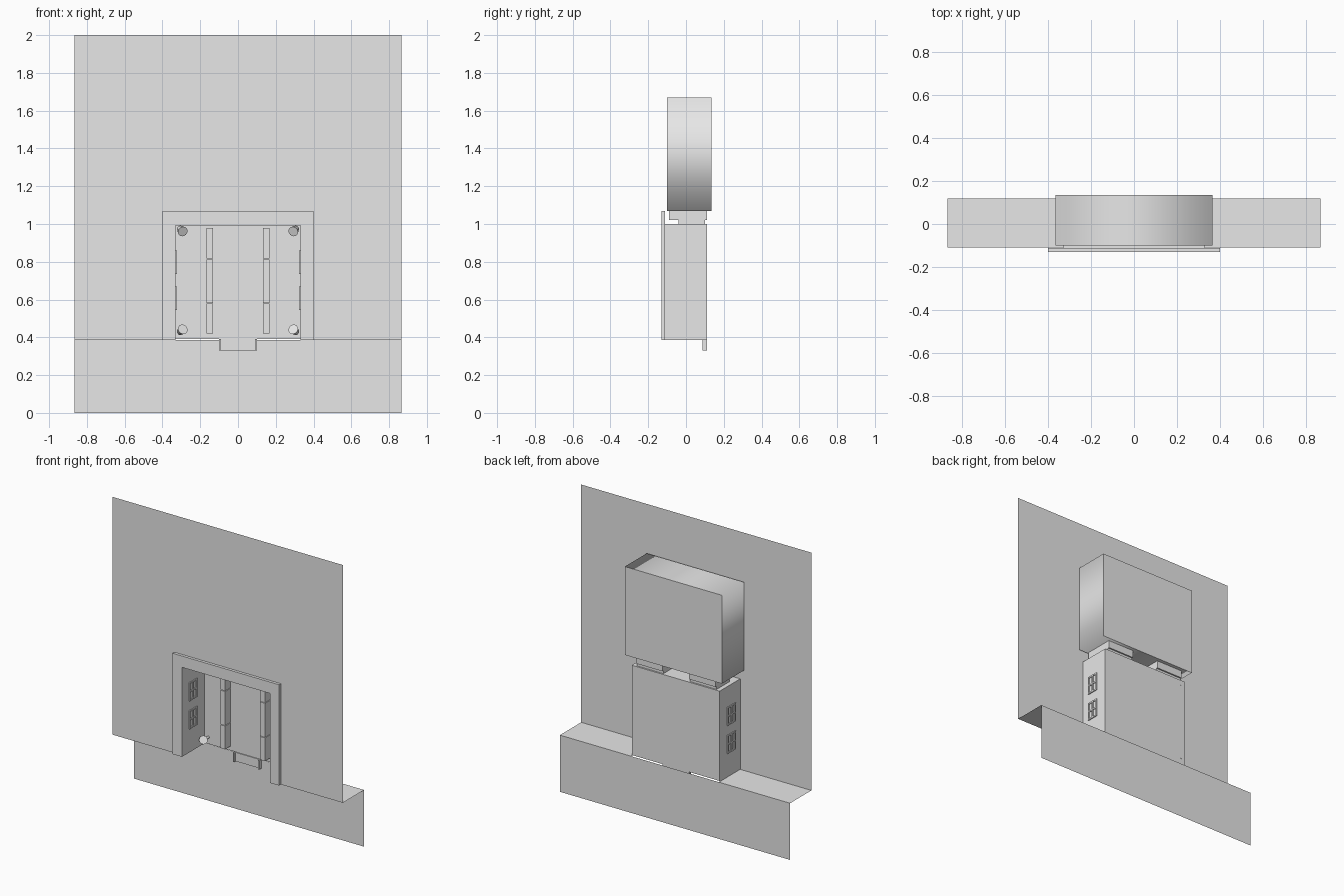
import bpy, bmesh
from mathutils import Vector

cube = bpy.data.objects.get("Cube")
if cube:
    bpy.data.objects.remove(cube, do_unlink=True)

grey = bpy.data.materials.new("plain_grey")
grey.use_nodes = True
grey.diffuse_color = (0.8, 0.8, 0.8, 1)
grey.node_tree.nodes["Principled BSDF"].inputs["Base Color"].default_value = (0.8, 0.8, 0.8, 1)


def finish(name, bm, smooth=False):
    mesh = bpy.data.meshes.new(name)
    for f in bm.faces:
        f.smooth = smooth
    bm.to_mesh(mesh)
    bm.free()
    mesh.materials.append(grey)
    obj = bpy.data.objects.new(name, mesh)
    bpy.context.collection.objects.link(obj)
    return obj


def add_box(bm, lo, hi):
    lo, hi = Vector(lo), Vector(hi)
    verts = bmesh.ops.create_cube(bm, size=1)["verts"]
    for v in verts:
        v.co = (lo + hi) / 2 + v.co * (hi - lo)


def boxes(name, spans):
    bm = bmesh.new()
    for lo, hi in spans:
        add_box(bm, lo, hi)
    return finish(name, bm)


def sheet(name, points):
    bm = bmesh.new()
    bm.faces.new([bm.verts.new(p) for p in points])
    return finish(name, bm)


def arch(outer, inner, bottom, top, inner_top, y):
    """Upside-down U outline facing the front."""
    half = [(outer, bottom), (outer, top)], [(inner, inner_top), (inner, bottom)]
    left = [(-x, z) for x, z in half[0]]
    right = [(x, z) for x, z in half[0][::-1]]
    hole = half[1][::-1] + [(-x, z) for x, z in half[1]]
    return [(x, y, z) for x, z in (left + right + hole)][::-1]


W, FRONT, BACK, LEDGE = 0.865, -0.11, 0.118, 0.385

# Facade, ledge and lower wall
sheet("facade_wall", arch(W, 0.335, LEDGE, 2.0, 1.0, FRONT))
sheet("lower_wall", [(-W, BACK, 0), (W, BACK, 0), (W, BACK, LEDGE), (-W, BACK, LEDGE)])
for s, side in ((1, "left"), (-1, "right")):
    sheet(side + "_ledge", [(s * x, y, LEDGE) for x, y in
          ((0.33, FRONT), (W, FRONT), (W, BACK), (0.33, BACK))][::s])

# Raised surround of the opening
surround = sheet("opening_surround", arch(0.4, 0.33, LEDGE, 1.07, 0.993, -0.13))
solid = surround.modifiers.new("thickness", "SOLIDIFY")
solid.thickness = 0.019
solid.offset = -1

# Recess behind the opening
R, DEEP, TOP = 0.33, 0.11, 1.0
sheet("recess_back", [(-R, DEEP, 0.39), (R, DEEP, 0.39), (R, DEEP, TOP), (-R, DEEP, TOP)])
sheet("recess_ceiling", [(-R, -0.12, TOP), (R, -0.12, TOP), (R, DEEP, TOP), (-R, DEEP, TOP)])
for s, side in ((1, "left"), (-1, "right")):
    sheet(side + "_recess_wall", [(s * R, y, z) for y, z in
          ((-0.12, LEDGE), (DEEP, LEDGE), (DEEP, TOP), (-0.12, TOP))][::s])

    # Windows: thin frame with a cross bar, standing out on both wall faces
    bars = []
    for z0 in (0.545, 0.735):
        y0, y1, z1, t = -0.055, 0.03, z0 + 0.125, 0.01
        ym, zm = (y0 + y1) / 2, (z0 + z1) / 2
        rects = [(y0, y1, z0, z0 + t), (y0, y1, z1 - t, z1),
                 (y0, y0 + t, z0, z1), (y1 - t, y1, z0, z1),
                 (ym - t / 2, ym + t / 2, z0, z1), (y0, y1, zm - t / 2, zm + t / 2)]
        for a, b, c, d in rects:
            x0, x1 = sorted((s * (R - 0.006), s * (R + 0.006)))
            bars.append(((x0, a, c), (x1, b, d)))
    boxes(side + "_window_frames", bars)

    # Upright strip in three lengths
    x0, x1 = sorted((s * 0.132, s * 0.168))
    boxes(side + "_upright_strip", [((x0, 0.05, a), (x1, DEEP, b)) for a, b in
          ((0.42, 0.578), (0.582, 0.813), (0.817, 0.98))])

    # Stepped support between the recess and the upper box
    x0, x1 = sorted((s * 0.1, s * 0.3))
    boxes(side + "_support", [((x0, -0.04, TOP), (x1, 0.1, 1.02)),
                              ((x0, -0.09, 1.02), (x1, 0.11, 1.07))])

    # Spotlights in the corners, tilted toward the middle
    for z, level in ((0.435, "lower"), (0.968, "upper")):
        tilt = 1 if level == "lower" else -1
        spot = Vector((s * 0.3, 0.065, z))
        aim = Vector((-s * 0.4, -1, 0.4 * tilt)).normalized()
        bm = bmesh.new()
        for radius, tip, length, centre, way in (
                (0.016, 0.027, 0.045, spot, aim),
                (0.008, 0.008, 0.045, Vector((s * 0.3, 0.088, z)), Vector((0, -1, 0)))):
            verts = bmesh.ops.create_cone(bm, cap_ends=True, segments=16, radius1=radius,
                                          radius2=tip, depth=length)["verts"]
            turn = Vector((0, 0, 1)).rotation_difference(way)
            for v in verts:
                v.co = centre + turn @ v.co
        finish(f"{side}_{level}_spotlight", bm)

# Hanging tab with side lips
boxes("lower_tab", [((-0.095, 0.104, 0.33), (0.095, DEEP, 0.39)),
                    ((-0.1, 0.088, 0.33), (-0.09, DEEP, 0.39)),
                    ((0.09, 0.088, 0.33), (0.1, DEEP, 0.39))])

# Upper box: softly shaded rim, flat back, open toward the facade
X, Y0, Y1, Z0, Z1 = 0.365, -0.1, 0.135, 1.07, 1.67
corners = [(-X, Z0), (X, Z0), (X, Z1), (-X, Z1)]
bm = bmesh.new()
near = [bm.verts.new((x, Y0, z)) for x, z in corners]
far = [bm.verts.new((x, Y1, z)) for x, z in corners]
for i in range(4):
    j = (i + 1) % 4
    bm.faces.new((near[i], near[j], far[j], far[i]))
bmesh.ops.recalc_face_normals(bm, faces=bm.faces)
finish("upper_box_rim", bm, smooth=True)
sheet("upper_box_back", [(x, Y1, z) for x, z in corners][::-1])
